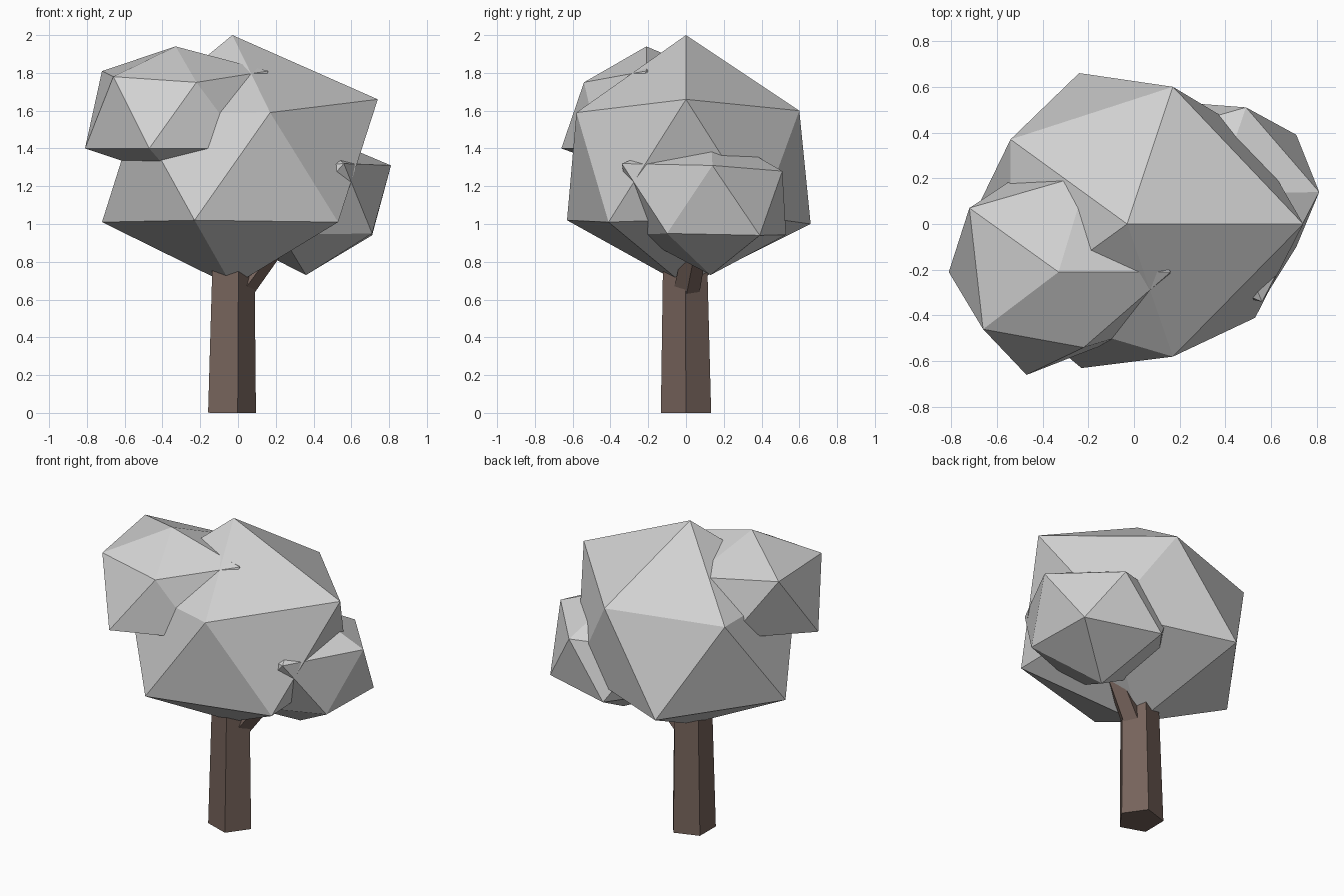
import bpy
import bmesh
from mathutils import Vector

cube = bpy.data.objects.get("Cube")
if cube:
    bpy.data.objects.remove(cube, do_unlink=True)


def make_material(name, color):
    mat = bpy.data.materials.new(name)
    mat.use_nodes = True
    mat.diffuse_color = (*color, 1)
    mat.node_tree.nodes["Principled BSDF"].inputs["Base Color"].default_value = (*color, 1)
    return mat


foliage = make_material("pale_grey_foliage", (0.64, 0.64, 0.64))
bark = make_material("brown_bark", (0.18, 0.125, 0.105))


def add_object(name, bm, material):
    bmesh.ops.recalc_face_normals(bm, faces=bm.faces)
    mesh = bpy.data.meshes.new(name)
    bm.to_mesh(mesh)
    bm.free()
    mesh.materials.append(material)
    obj = bpy.data.objects.new(name, mesh)
    bpy.context.collection.objects.link(obj)
    return obj


def leaf_clump(name, center, size, pulls):
    """Icosahedron whose nearest corners are pulled to the given points."""
    bm = bmesh.new()
    bmesh.ops.create_icosphere(bm, subdivisions=1, radius=1)
    bmesh.ops.scale(bm, vec=size, verts=bm.verts)
    bmesh.ops.translate(bm, vec=center, verts=bm.verts)
    for point in map(Vector, pulls):
        corner = min(bm.verts, key=lambda v: (v.co - point).length)
        corner.co = point
    return add_object(name, bm, foliage)


def limb(name, start, end, start_radius, end_radius, sides=5):
    """Tapered prism between two points with a corner towards +x."""
    start, end = Vector(start), Vector(end)
    axis = end - start
    bm = bmesh.new()
    bmesh.ops.create_cone(bm, cap_ends=True, segments=sides, depth=axis.length,
                          radius1=start_radius, radius2=end_radius)
    # Turn the prism so that one corner lies on +x
    corner = max(bm.verts, key=lambda v: v.co.xy.length).co.xy
    spin = Vector((1, 0)).angle_signed(corner)
    turn = Vector((0, 0, 1)).rotation_difference(axis).to_matrix()
    for v in bm.verts:
        flat = Vector((v.co.x, v.co.y))
        from_x = Vector((corner.x, corner.y)).normalized()
        x = flat.dot(from_x)
        y = from_x.cross(flat)
        v.co = turn @ Vector((x, y, v.co.z)) + (start + end) / 2
    return add_object(name, bm, bark)


# Crown: one large clump and two smaller ones
leaf_clump("main_crown", (-0.03, 0, 1.335), (0.75, 0.75, 0.665), [
    (0.74, 0, 1.66), (0.17, 0.6, 1.6), (-0.54, 0.37, 1.58),
    (-0.54, -0.37, 1.58), (0.17, -0.58, 1.59), (0.53, -0.41, 1.01),
    (-0.23, -0.63, 1.02), (-0.72, 0, 1.01), (-0.24, 0.66, 1.0)])

leaf_clump("upper_clump", (-0.33, -0.21, 1.59), (0.52, 0.52, 0.35), [
    (-0.72, 0.07, 1.81), (-0.66, -0.46, 1.78), (-0.22, -0.54, 1.75),
    (0.16, -0.21, 1.81), (-0.2, 0.22, 1.76), (-0.81, -0.21, 1.4),
    (-0.47, -0.66, 1.4), (0.04, -0.46, 1.4)])

leaf_clump("lower_clump", (0.36, 0.13, 1.115), (0.47, 0.47, 0.385), [
    (0.81, 0.14, 1.31), (0.49, 0.51, 1.28), (0.56, -0.34, 1.32),
    (0.71, 0.39, 0.94), (0.71, -0.1, 0.95)])

# Trunk and the branch that carries the lower clump
limb("trunk", (-0.045, 0, 0), (-0.035, -0.005, 0.85), 0.14, 0.122)
limb("branch", (-0.04, -0.01, 0.585), (0.3, 0.08, 1.04), 0.075, 0.06)
